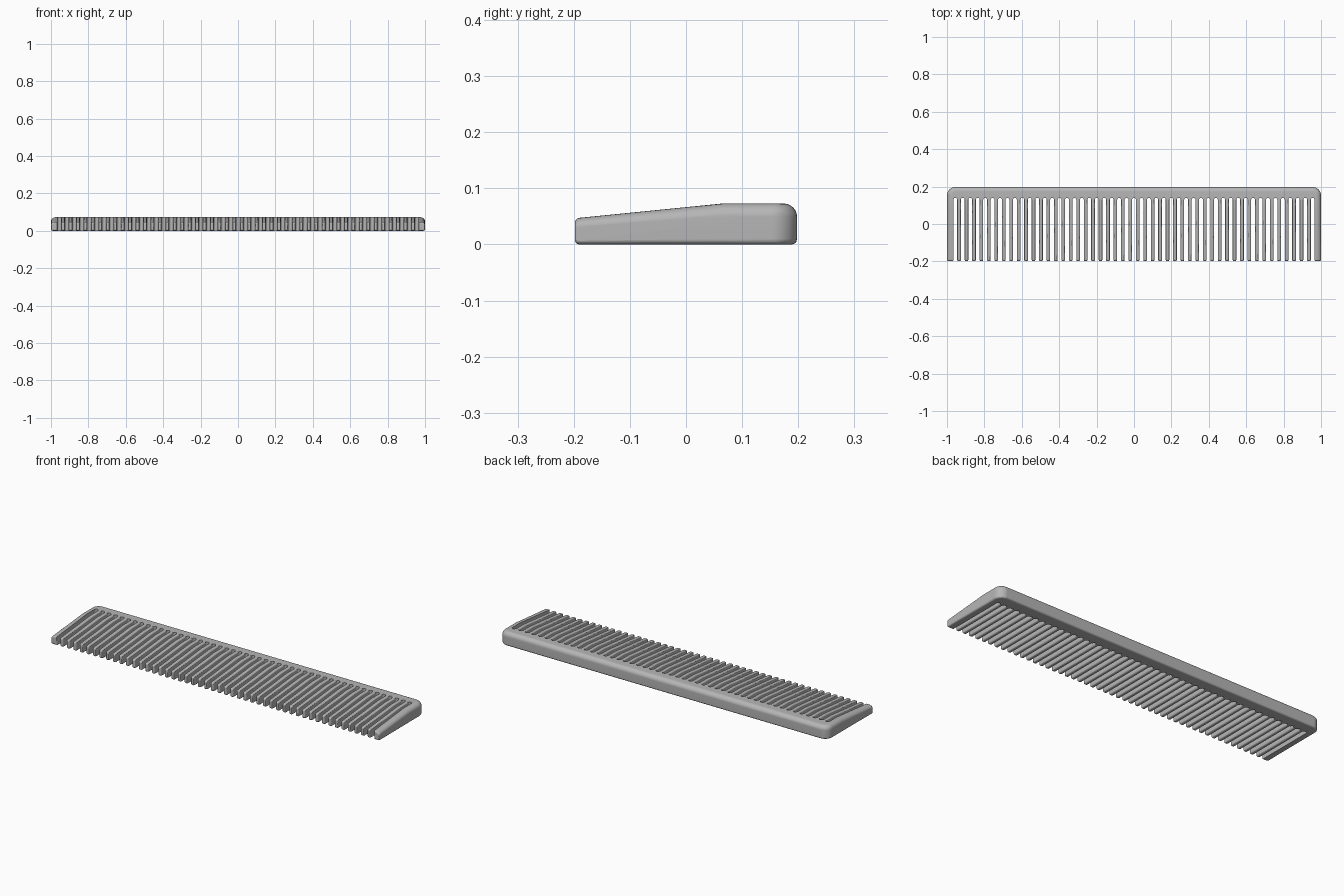
import bpy, bmesh
from math import sin, cos, pi, sqrt

if "Cube" in bpy.data.objects:
    bpy.data.objects.remove(bpy.data.objects["Cube"], do_unlink=True)

HALF_Y = 0.198       # half depth
HEIGHT = 0.073       # spine thickness
SLOPE_Y = 0.065      # teeth start thinning in front of this
TIP = 0.008          # rounding of the tooth tips
TEETH, PITCH, SLOT = 48, 0.0398, 0.02
ARC_Y = 0.13         # centre of the rounded slot ends
INNER = TEETH / 2 * PITCH + SLOT / 2

mat = bpy.data.materials.new("grey plastic")
mat.use_nodes = True
grey = (0.47, 0.47, 0.47, 1)
mat.diffuse_color = grey
mat.node_tree.nodes["Principled BSDF"].inputs["Base Color"].default_value = grey


def arc(cx, cy, r, a0, a1, n):
    return [(cx + r * cos(a0 + (a1 - a0) * i / n),
             cy + r * sin(a0 + (a1 - a0) * i / n)) for i in range(n + 1)]


def prism(outline):
    bm = bmesh.new()
    low = [bm.verts.new((x, y, 0)) for x, y in outline]
    high = [bm.verts.new((x, y, HEIGHT)) for x, y in outline]
    bm.faces.new(low)
    bm.faces.new(high)
    for i in range(len(low)):
        j = (i + 1) % len(low)
        bm.faces.new((low[i], low[j], high[j], high[i]))
    bmesh.ops.recalc_face_normals(bm, faces=bm.faces)
    return bm, low, high


def round_edges(bm, edges, size, segments):
    bmesh.ops.bevel(bm, geom=edges, offset=size, offset_type='OFFSET',
                    segments=segments, profile=0.5, affect='EDGES',
                    clamp_overlap=False)


def thin_towards_tips(bm, centre, half_width):
    """Slope the top down to the front and round off the tips."""
    bmesh.ops.triangulate(bm, faces=bm.faces)
    cuts = [SLOPE_Y] + [TIP * f - HALF_Y for f in (0.08, 0.25, 0.55, 1)]
    for y in cuts:
        bmesh.ops.bisect_plane(bm, geom=bm.verts[:] + bm.edges[:] + bm.faces[:],
                               plane_co=(0, y, 0), plane_no=(0, 1, 0), dist=1e-6)
    for v in bm.verts:
        top = HEIGHT - max(0, SLOPE_Y - v.co.y) * 0.1
        gap = max(0, TIP - (v.co.y + HALF_Y))
        c = TIP - sqrt(max(0, TIP ** 2 - gap ** 2))
        v.co.z = c + v.co.z / HEIGHT * (top - 2 * c)
        if c > 0:
            mid = centre(v.co.x)
            v.co.x = mid + (v.co.x - mid) * (1 - 0.6 * c / half_width)


def finish(bm, name):
    mesh = bpy.data.meshes.new(name)
    bm.to_mesh(mesh)
    bm.free()
    mesh.materials.append(mat)
    ob = bpy.data.objects.new(name, mesh)
    bpy.context.collection.objects.link(ob)
    bpy.ops.object.select_all(action='DESELECT')
    ob.select_set(True)
    bpy.context.view_layer.objects.active = ob
    bpy.ops.object.shade_smooth_by_angle(angle=0.6)
    weighted = ob.modifiers.new("even shading", 'WEIGHTED_NORMAL')
    weighted.keep_sharp = True
    return ob


# Frame: spine with a thick guard tooth at each end and scalloped slot ends
R = 0.045
outer = [(-1, -HALF_Y)]
outer += arc(-1 + R, HALF_Y - R, R, pi, pi / 2, 8)
outer += arc(1 - R, HALF_Y - R, R, pi / 2, 0, 8)
outer += [(1, -HALF_Y)]
inner = [(INNER, -HALF_Y)]
for k in range(TEETH, -1, -1):
    inner += arc((k - TEETH / 2) * PITCH, ARC_Y, SLOT / 2, 0, pi, 8)
inner += [(-INNER, -HALF_Y)]
bm, low, high = prism(outer + inner)


def rim(ring):
    return [bm.edges.get((ring[i], ring[i + 1])) for i in range(len(outer) - 1)]


top_rim, bottom_rim = rim(high), rim(low)
round_edges(bm, top_rim, 0.024, 6)
round_edges(bm, bottom_rim, 0.01, 3)
guard = (1 + INNER) / 2
thin_towards_tips(bm, lambda x: guard if x > 0 else -guard, (1 - INNER) / 2)
finish(bm, "spine_and_end_teeth")

# Fine teeth: one rounded bar repeated along the spine
w = (PITCH - SLOT) / 2
back = ARC_Y + 0.001
bm, low, high = prism([(-w, -HALF_Y), (w, -HALF_Y), (w, back), (-w, back)])
top_sides = [bm.edges.get((high[a], high[b])) for a, b in ((1, 2), (3, 0))]
low_sides = [bm.edges.get((low[a], low[b])) for a, b in ((1, 2), (3, 0))]
round_edges(bm, top_sides, 0.005, 3)
round_edges(bm, low_sides, 0.008, 4)
thin_towards_tips(bm, lambda x: 0, w)
teeth = finish(bm, "fine_teeth")
teeth.location.x = -(TEETH - 1) / 2 * PITCH
row = teeth.modifiers.new("row", 'ARRAY')
row.count = TEETH
row.use_relative_offset = False
row.use_constant_offset = True
row.constant_offset_displace = (PITCH, 0, 0)
